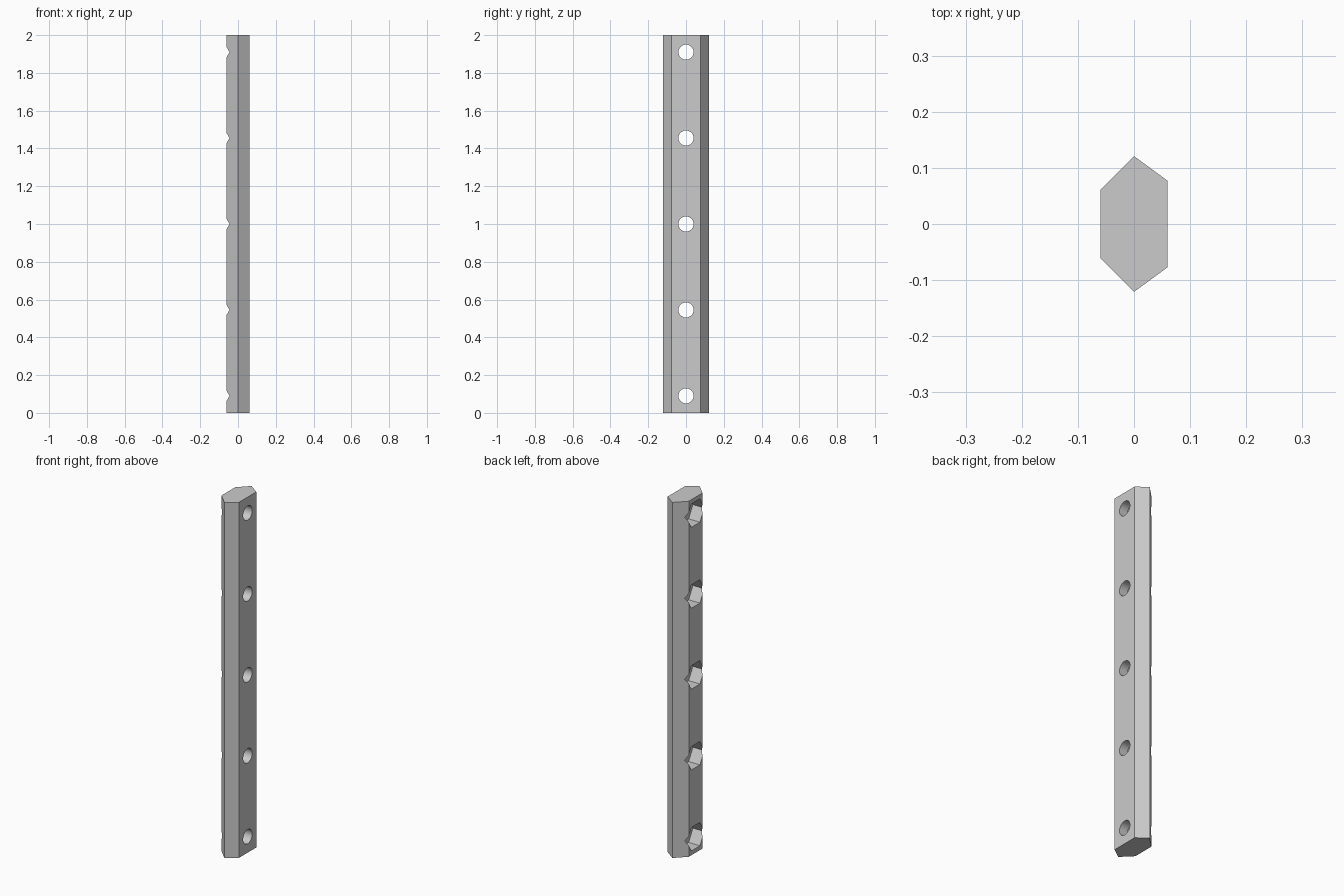
import bpy, bmesh
from math import cos, sin, tau
from mathutils import Vector

cube = bpy.data.objects.get("Cube")
if cube:
    bpy.data.objects.remove(cube, do_unlink=True)

grey = bpy.data.materials.new("grey metal")
grey.use_nodes = True
colour = (0.6, 0.6, 0.6, 1)
grey.diffuse_color = colour
grey.node_tree.nodes["Principled BSDF"].inputs["Base Color"].default_value = colour


def prisms(name, profiles, sweep):
    """Closed prisms, each swept from a flat profile along one vector."""
    bm = bmesh.new()
    for points in profiles:
        face = bm.faces.new([bm.verts.new(p) for p in points])
        grown = bmesh.ops.extrude_face_region(bm, geom=[face])["geom"]
        moved = [v for v in grown if isinstance(v, bmesh.types.BMVert)]
        bmesh.ops.translate(bm, verts=moved, vec=Vector(sweep))
    bmesh.ops.recalc_face_normals(bm, faces=bm.faces)
    mesh = bpy.data.meshes.new(name)
    bm.to_mesh(mesh)
    bm.free()
    mesh.materials.append(grey)
    obj = bpy.data.objects.new(name, mesh)
    bpy.context.collection.objects.link(obj)
    return obj


def ring(x, z, radius, sides):
    """Polygon facing x with corners on the y axis."""
    return [(x, radius * cos(tau * i / sides), z + radius * sin(tau * i / sides))
            for i in range(sides)]


# Six-sided bar, wider flat on the left side
half = 0.06
outline = [(0, -0.121), (half, -0.077), (half, 0.077),
           (0, 0.121), (-half, 0.061), (-half, -0.061)]
bar = prisms("bar", [[(x, y, 0) for x, y in outline]], (0, 0, 2))

# Round through holes and hexagonal nut pockets
heights = [1 + 0.455 * i for i in range(-2, 3)]
holes = prisms("hole_cutter", [ring(-0.2, z, 0.04, 32) for z in heights], (0.4, 0, 0))
pockets = prisms("pocket_cutter", [ring(-0.2, z, 0.076, 6) for z in heights],
                 (0.2 - half + 0.07, 0, 0))

bpy.ops.object.select_all(action="DESELECT")
bpy.context.view_layer.objects.active = bar
bar.select_set(True)
for cutter in (pockets, holes):
    cutter.hide_render = True
    cut = bar.modifiers.new("cut", "BOOLEAN")
    cut.operation = "DIFFERENCE"
    cut.solver = "EXACT"
    cut.object = cutter
    bpy.ops.object.modifier_apply(modifier=cut.name)
    bpy.data.objects.remove(cutter, do_unlink=True)

# Round the hole walls, keep the bar edges crisp
bpy.ops.object.shade_smooth_by_angle(angle=0.4)
